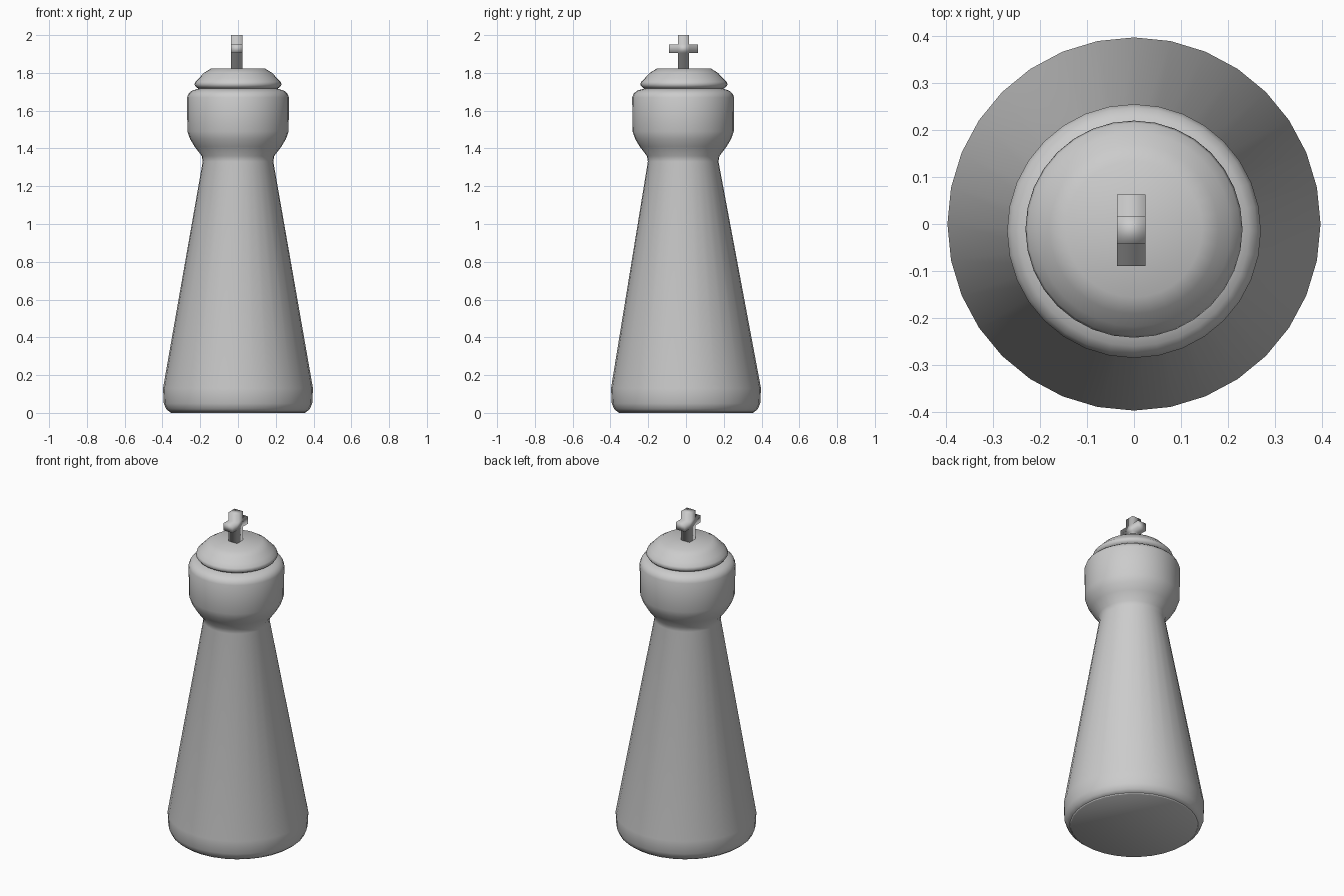
import bpy, bmesh, math

if "Cube" in bpy.data.objects:
    bpy.data.objects.remove(bpy.data.objects["Cube"])

SIDES = 32


def finish(name, bm):
    bmesh.ops.recalc_face_normals(bm, faces=bm.faces)
    mesh = bpy.data.meshes.new(name)
    bm.to_mesh(mesh)
    bm.free()
    mesh.shade_smooth()
    obj = bpy.data.objects.new(name, mesh)
    bpy.context.collection.objects.link(obj)
    return obj


def turned(name, profile):
    """Closed round part from (radius, z, y centre) rings."""
    bm = bmesh.new()
    rings = []
    for r, z, cy in profile:
        rings.append([bm.verts.new((r * math.cos(2 * math.pi * i / SIDES),
                                    cy + r * math.sin(2 * math.pi * i / SIDES), z))
                      for i in range(SIDES)])
    for a, b in zip(rings, rings[1:]):
        for i in range(SIDES):
            j = (i + 1) % SIDES
            bm.faces.new((a[i], a[j], b[j], b[i]))
    bm.faces.new(rings[0])
    bm.faces.new(rings[-1])
    return finish(name, bm)


# Tapered body and bulbous head, leaning very slightly to the front
turned("body", [
    (0.362, 0.005, 0), (0.38, 0.02, 0), (0.393, 0.05, 0), (0.397, 0.13, 0),
    (0.187, 1.33, -0.015), (0.192, 1.36, -0.015), (0.23, 1.41, -0.015),
    (0.254, 1.45, -0.015), (0.268, 1.49, -0.015), (0.27, 1.67, -0.015),
    (0.262, 1.69, -0.015), (0.245, 1.705, -0.015), (0.21, 1.717, -0.013)])
# Shallow foot under the body
turned("foot", [(0.355, 0, 0), (0.363, 0.006, 0)])

# Domed cap
turned("cap", [
    (0.205, 1.715, -0.011), (0.222, 1.725, -0.011), (0.231, 1.738, -0.011),
    (0.226, 1.753, -0.011), (0.207, 1.772, -0.011), (0.18, 1.80, -0.011),
    (0.145, 1.822, -0.011)])

# Cross finial: outline in the yz plane, extruded along x
half = [(0.03, 1.815), (0.03, 1.905), (0.076, 1.905),
        (0.076, 1.951), (0.03, 1.951), (0.03, 2.0)]
outline = half + [(-y, z) for y, z in reversed(half)]
bm = bmesh.new()
face = bm.faces.new([bm.verts.new((-0.036, y - 0.013, z)) for y, z in outline])
new = bmesh.ops.extrude_face_region(bm, geom=[face])["geom"]
bmesh.ops.translate(bm, vec=(0.06, 0, 0),
                    verts=[v for v in new if isinstance(v, bmesh.types.BMVert)])
finish("cross", bm)
